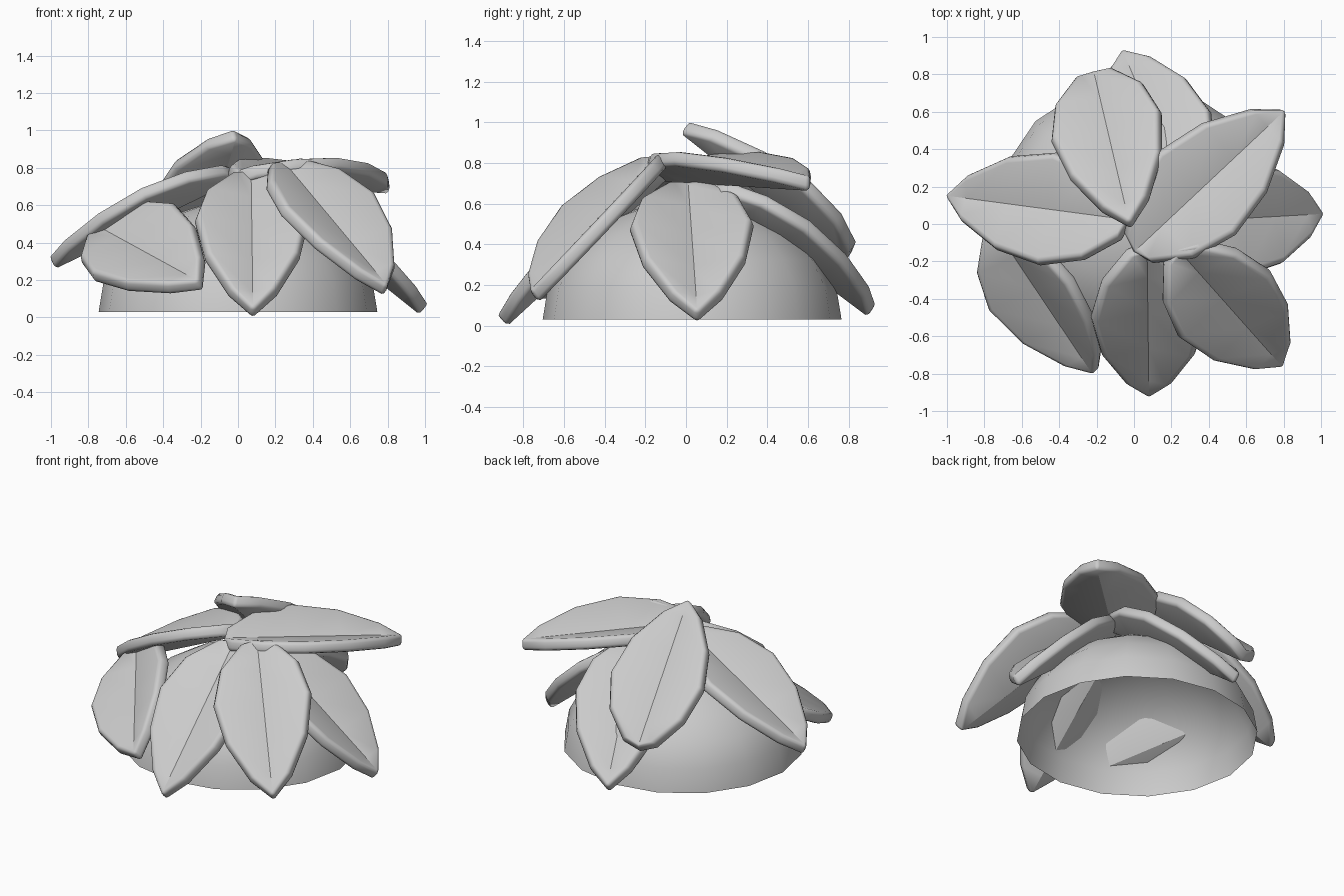
import bpy, bmesh, math
from mathutils import Vector, Matrix

if "Cube" in bpy.data.objects:
    bpy.data.objects.remove(bpy.data.objects["Cube"])


def add_object(name, bm, angle):
    me = bpy.data.meshes.new(name)
    bm.normal_update()
    bm.to_mesh(me)
    bm.free()
    ob = bpy.data.objects.new(name, me)
    bpy.context.collection.objects.link(ob)
    bpy.ops.object.select_all(action='DESELECT')
    bpy.context.view_layer.objects.active = ob
    ob.select_set(True)
    bpy.ops.object.shade_smooth_by_angle(angle=math.radians(angle))
    return ob


# open half dome under the leaves
bm = bmesh.new()
bmesh.ops.create_uvsphere(bm, u_segments=16, v_segments=12, radius=1)
bmesh.ops.delete(bm, geom=[v for v in bm.verts if v.co.z < -0.01], context='VERTS')
bmesh.ops.transform(bm, verts=bm.verts,
                    matrix=Matrix.Translation((0, 0.03, 0.03)) @ Matrix.Diagonal((0.745, 0.735, 0.59, 1)))
add_object("dome_core", bm, 40)

# leaf outline: position along the rib, relative half width
OUTLINE = [(0, 0), (0.03, 0.36), (0.19, 0.8), (0.41, 1), (0.66, 0.83), (0.88, 0.42), (1, 0)]
HALF_WIDTH, RAISE, THICK = 0.3, 0.32, 0.075


def leaf(name, base, tip, side):
    base, tip, side = Vector(base), Vector(tip), Vector(side)
    axis = tip - base
    d = axis.normalized()
    side = (side - d * side.dot(d)).normalized()
    n = d.cross(side)
    if n.dot(base + tip) < 0:
        n, side = -n, -side
    bm = bmesh.new()
    rows = []
    for t, w in OUTLINE:
        p = base + axis * t
        rib = bm.verts.new(p)
        w *= HALF_WIDTH
        if w == 0:
            rows.append((rib, rib, rib))
        else:
            rows.append((bm.verts.new(p - side * w + n * w * RAISE), rib,
                         bm.verts.new(p + side * w + n * w * RAISE)))
    for a, b in zip(rows, rows[1:]):
        for i in (0, 1):
            loop = list(dict.fromkeys((a[i], b[i], b[i + 1], a[i + 1])))
            bm.faces.new(loop)
    bmesh.ops.recalc_face_normals(bm, faces=bm.faces)
    ob = add_object(name, bm, 28)
    s = ob.modifiers.new("thickness", 'SOLIDIFY')
    s.thickness, s.offset = THICK, 0
    b = ob.modifiers.new("round_rim", 'BEVEL')
    b.width, b.segments = 0.022, 2
    b.limit_method, b.angle_limit = 'ANGLE', math.radians(60)


# leaves: rib start, rib end, width direction
LEAVES = {
    "leaf_front": ((0.07, -0.11, 0.755), (0.08, -0.91, 0.02), (1, 0, 0)),
    "leaf_front_right": ((0.23, -0.12, 0.81), (0.79, -0.75, 0.14), (0.6, 0.15, -0.1)),
    "leaf_top_right": ((0.0, -0.15, 0.75), (0.81, 0.61, 0.70), (1, -1, 0)),
    "leaf_top_back": ((-0.21, 0.80, 0.34), (-0.02, -0.01, 0.98), (1, 0.2, 0.08)),
    "leaf_back": ((0.28, 0.11, 0.68), (-0.06, 0.92, 0.07), (0.91, 0.41, -0.1)),
    "leaf_right": ((0.20, 0.01, 0.68), (1.0, 0.055, 0.04), (0, 1, 0)),
    "leaf_left": ((-0.02, 0.02, 0.77), (-1.0, 0.15, 0.29), (0.2, 1, 0)),
    "leaf_front_left": ((-0.73, 0.0, 0.46), (-0.20, -0.79, 0.17), (0.5, 0.25, 0.5)),
}
for name, args in LEAVES.items():
    leaf(name, *args)
